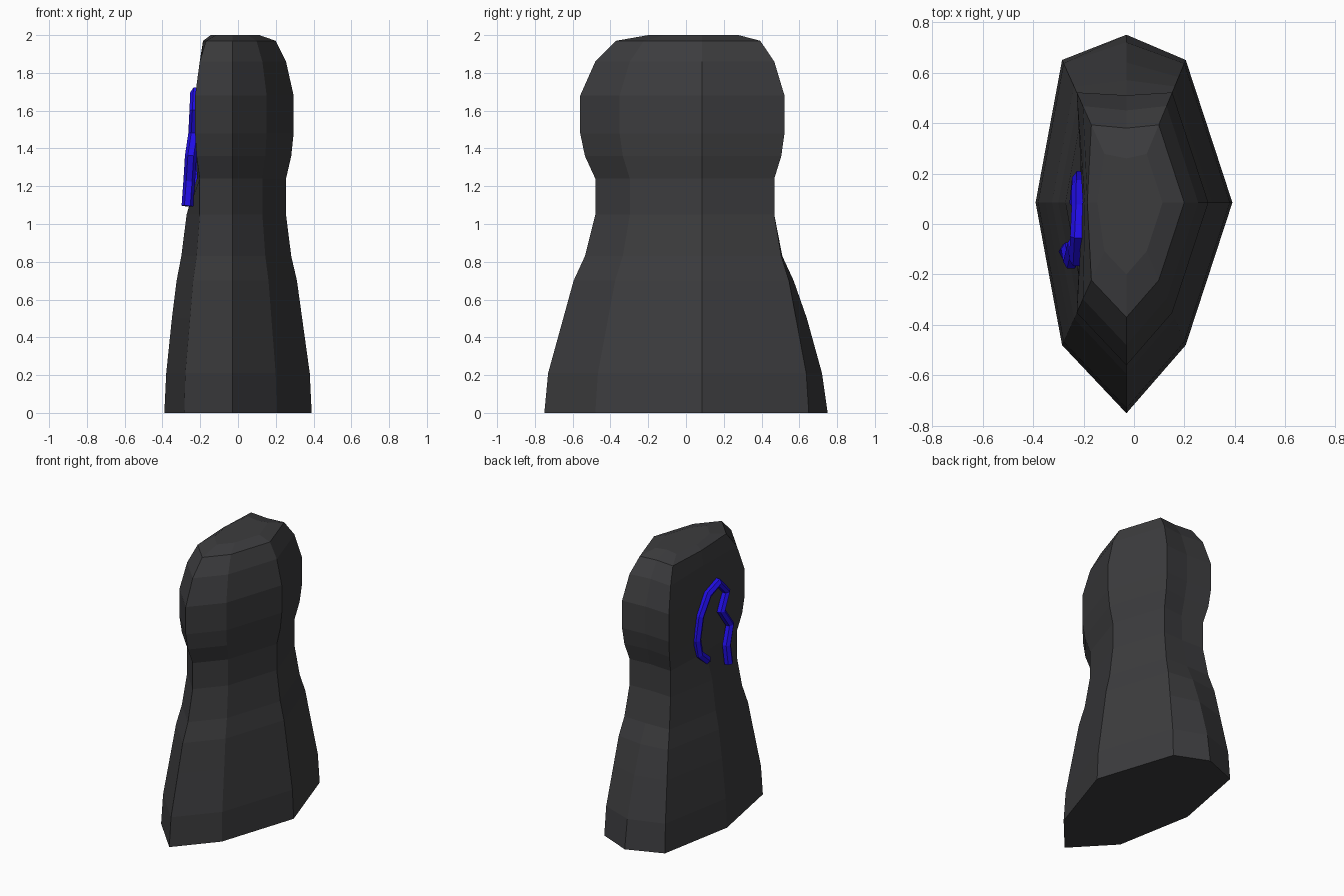
import bpy, bmesh

if "Cube" in bpy.data.objects:
    bpy.data.objects.remove(bpy.data.objects["Cube"])


def material(name, rgb):
    m = bpy.data.materials.new(name)
    m.diffuse_color = (*rgb, 1)
    m.use_nodes = True
    m.node_tree.nodes["Principled BSDF"].inputs["Base Color"].default_value = m.diffuse_color
    return m


# Body: eight-sided sections stacked upwards
# each row: height, front y, back y, left x
SECTIONS = [
    (0.00, -0.75, 0.75, -0.39), (0.21, -0.73, 0.72, -0.38),
    (0.50, -0.65, 0.64, -0.35), (0.70, -0.595, 0.57, -0.325),
    (0.83, -0.535, 0.51, -0.30), (1.05, -0.48, 0.46, -0.272),
    (1.24, -0.48, 0.455, -0.218), (1.36, -0.535, 0.485, -0.207),
    (1.48, -0.56, 0.51, -0.203), (1.68, -0.56, 0.51, -0.203),
    (1.86, -0.48, 0.45, -0.195), (1.97, -0.37, 0.38, -0.185),
    (2.00, -0.20, 0.26, -0.145),
]
CX, CY = -0.03, 0.085


def ring(z, front, back, left):
    s = (CY - front) / 0.835
    dy = 0.565 * s
    right_corner, left_corner = CX + 0.235 * s, CX - 0.255 * s
    return [(CX, front, z), (right_corner, CY - dy, z),
            (CX + 0.42 * s, CY, z), (right_corner, CY + dy, z),
            (CX, back, z), (left_corner, CY + dy, z),
            (left, CY, z), (left_corner, CY - dy, z)]


bm = bmesh.new()
rings = [[bm.verts.new(p) for p in ring(*row)] for row in SECTIONS]
for a, b in zip(rings, rings[1:]):
    for i in range(8):
        j = (i + 1) % 8
        bm.faces.new((a[i], a[j], b[j], b[i]))
bm.faces.new(rings[0][::-1])
bm.faces.new(rings[-1])
bmesh.ops.recalc_face_normals(bm, faces=bm.faces)
mesh = bpy.data.meshes.new("body")
bm.to_mesh(mesh)
bm.free()
body = bpy.data.objects.new("body", mesh)
bpy.context.collection.objects.link(body)
mesh.materials.append(material("charcoal", (0.045, 0.045, 0.048)))

# Bent blue strip on the left side
PATH = [
    (-0.225, 0.08, 1.18), (-0.217, 0.16, 1.25), (-0.214, 0.182, 1.36),
    (-0.216, 0.15, 1.52), (-0.217, 0.06, 1.65), (-0.222, -0.05, 1.695),
    (-0.226, -0.14, 1.60), (-0.232, -0.075, 1.48), (-0.25, -0.15, 1.36),
    (-0.258, -0.10, 1.23), (-0.268, -0.11, 1.095),
]
curve = bpy.data.curves.new("blue_strip", "CURVE")
curve.dimensions = "3D"
curve.bevel_depth = 0.031
curve.bevel_resolution = 1
curve.use_fill_caps = True
spline = curve.splines.new("POLY")
spline.points.add(len(PATH) - 1)
for pt, co in zip(spline.points, PATH):
    pt.co = (*co, 1)
spline.use_smooth = False
strip = bpy.data.objects.new("blue_strip", curve)
bpy.context.collection.objects.link(strip)
curve.materials.append(material("blue", (0.015, 0.004, 0.8)))
